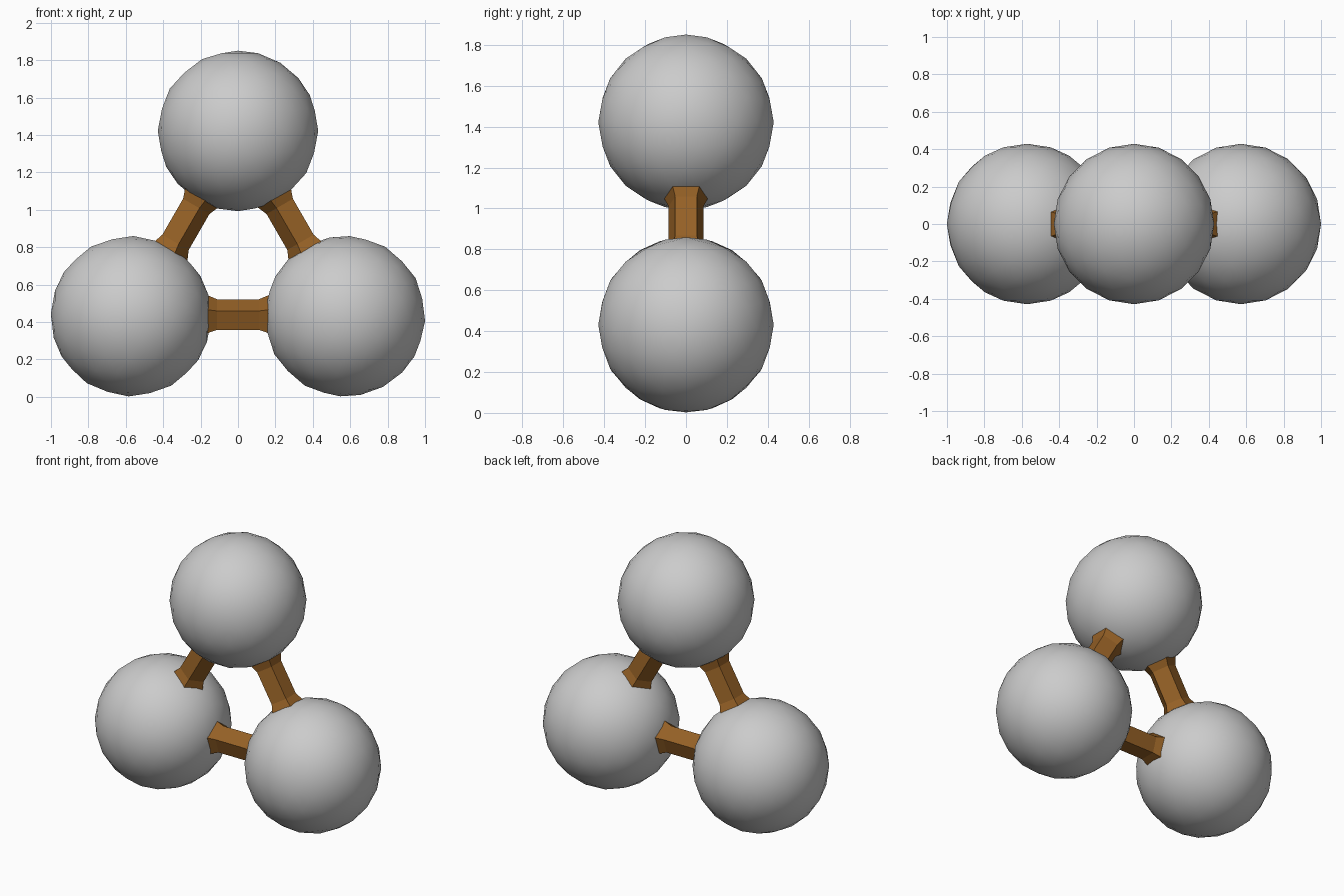
import bpy, bmesh
from math import sin, cos, pi, radians
from mathutils import Matrix, Vector

if "Cube" in bpy.data.objects:
    bpy.data.objects.remove(bpy.data.objects["Cube"])

R = 0.429                     # ball radius
SIDE = 0.572                  # half the triangle side
APOTHEM = SIDE / 3 ** 0.5
CENTRE = Matrix.Translation((0, 0, 0.431 + APOTHEM))

wood = bpy.data.materials.new("brown_wood")
wood.diffuse_color = (0.30, 0.118, 0.019, 1)
wood.use_nodes = True
wood.node_tree.nodes["Principled BSDF"].inputs["Base Color"].default_value = wood.diffuse_color


def make_object(name, bm, matrix, mat=None):
    mesh = bpy.data.meshes.new(name)
    bmesh.ops.recalc_face_normals(bm, faces=bm.faces[:])
    bm.to_mesh(mesh)
    bm.free()
    ob = bpy.data.objects.new(name, mesh)
    bpy.context.collection.objects.link(ob)
    ob.matrix_world = matrix
    if mat:
        mesh.materials.append(mat)
    return ob


def ball(name, turn):
    # faceted outline, smooth shading
    bm = bmesh.new()
    bmesh.ops.create_icosphere(bm, subdivisions=3, radius=R)
    for f in bm.faces:
        f.smooth = True
    make_object(name, bm, CENTRE @ turn @ Matrix.Translation((0, 0, 2 * APOTHEM)))


def bar(name, turn):
    # five-sided bar along x, ridge towards the middle, flared ends
    bm = bmesh.new()
    rings = []
    for x, r in ((-0.172, 0.116), (-0.111, 0.09), (0.111, 0.09), (0.172, 0.116)):
        rings.append([bm.verts.new((x, r * sin(2 * pi * i / 5), r * cos(2 * pi * i / 5)))
                      for i in range(5)])
    for a, b in zip(rings, rings[1:]):
        for i in range(5):
            j = (i + 1) % 5
            bm.faces.new((a[i], a[j], b[j], b[i]))
    bm.faces.new(rings[0])
    bm.faces.new(rings[-1])
    make_object(name, bm, CENTRE @ turn @ Matrix.Translation((0, 0, -APOTHEM)), wood)


# three balls and three bars, turned in thirds about the y axis
for k, (b, s) in enumerate((("top", "bottom"), ("right", "left"), ("left", "right"))):
    turn = Matrix.Rotation(radians(120 * k), 4, 'Y')
    ball(b + "_ball", turn)
    bar(s + "_bar", turn)
